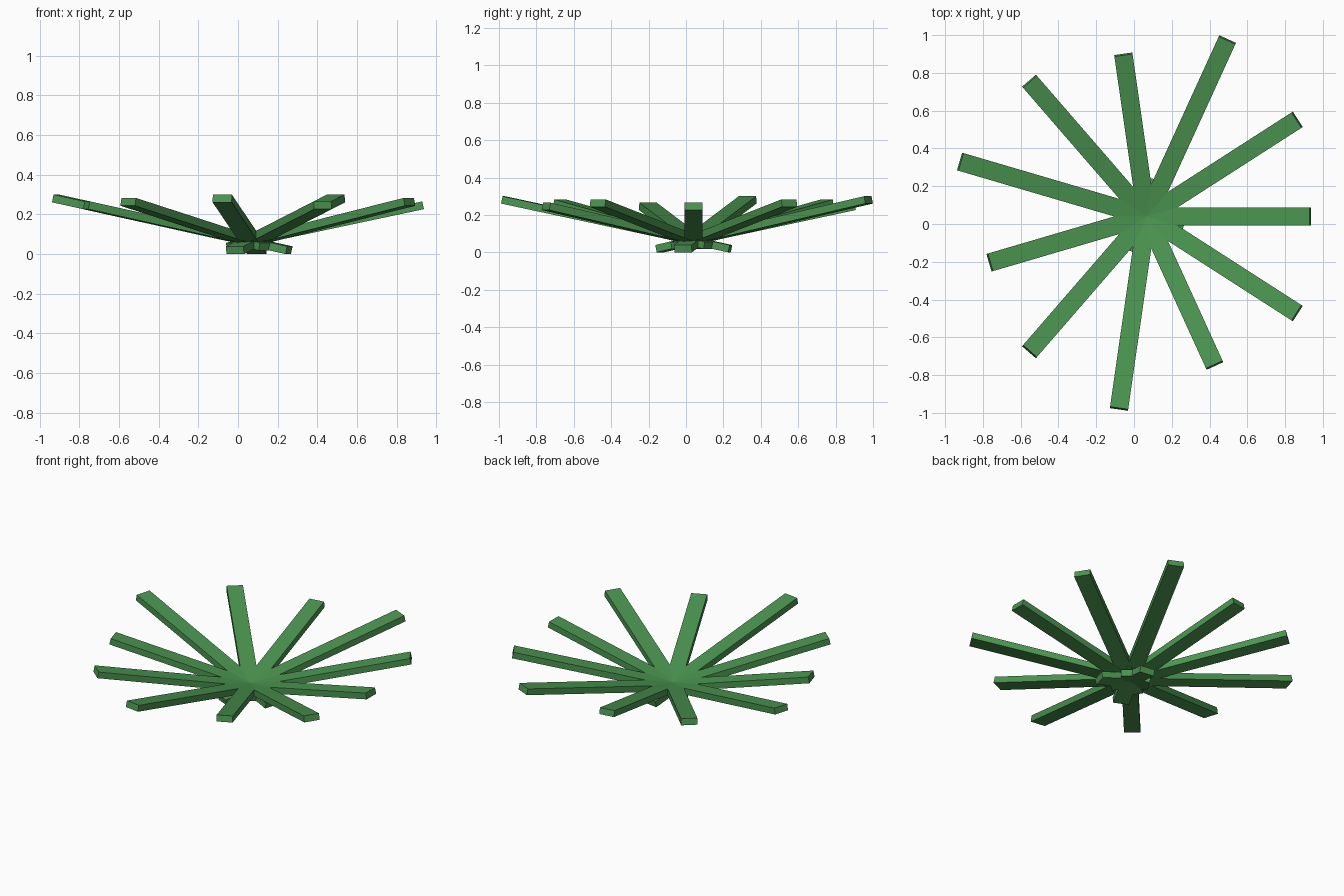
import bpy
from math import sin, cos, pi, radians
from mathutils import Matrix

if "Cube" in bpy.data.objects:
    bpy.data.objects.remove(bpy.data.objects["Cube"])

COUNT = 11
CENTRE = (0.067, 0.04, 0.15)     # hub axis, mid height of the leaves
OFFSET = 0.415                   # leaf centre distance from the axis
TILT = radians(12)
LENGTHS = (0.922, 1.088, 1.254)  # short, medium, long, repeating
WIDTH, THICK = 0.097, 0.04

green = bpy.data.materials.new("leaf_green")
green.diffuse_color = (0.07, 0.30, 0.08, 1)
green.use_nodes = True
green.node_tree.nodes["Principled BSDF"].inputs["Base Color"].default_value = green.diffuse_color


def leaf(i):
    """Straight bar radiating outward and tilted up; its inner end passes the axis."""
    bpy.ops.mesh.primitive_cube_add(size=1)
    ob = bpy.context.object
    ob.name = f"leaf_{i + 1}"
    size = Matrix.Diagonal((LENGTHS[i % 3], WIDTH, THICK, 1))
    ob.matrix_world = (Matrix.Translation(CENTRE)
                       @ Matrix.Rotation(2 * pi * i / COUNT, 4, 'Z')
                       @ Matrix.Translation((OFFSET, 0, 0))
                       @ Matrix.Rotation(-TILT, 4, 'Y')
                       @ size)
    ob.data.materials.append(green)


# Rosette of leaves
for i in range(COUNT):
    leaf(i)
